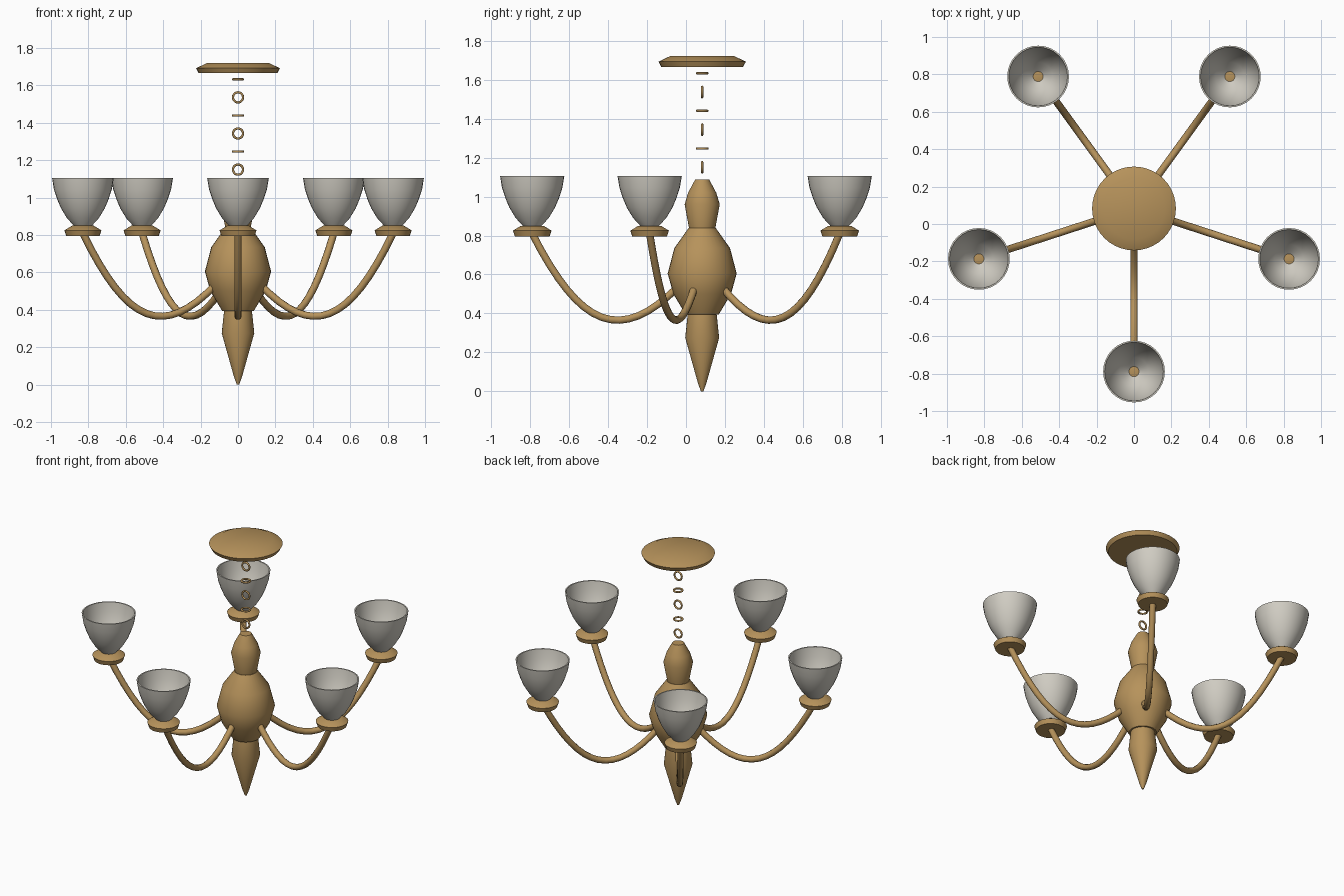
import bpy, bmesh, math
from mathutils import Vector, Matrix

if "Cube" in bpy.data.objects:
    bpy.data.objects.remove(bpy.data.objects["Cube"])

CY = 0.083          # y of the chandelier axis
ARM_R = 0.872       # distance of each lamp from the axis


def material(name, rgb):
    m = bpy.data.materials.new(name)
    m.diffuse_color = (*rgb, 1)
    m.use_nodes = True
    m.node_tree.nodes["Principled BSDF"].inputs["Base Color"].default_value = m.diffuse_color
    return m


brass = material("brass", (0.47, 0.29, 0.105))
glass = material("frosted_glass", (0.64, 0.615, 0.55))


def finish(bm, name, mat, angle=38):
    """Smooth shade, keep edges above the angle sharp, return mesh."""
    bmesh.ops.recalc_face_normals(bm, faces=bm.faces)
    for f in bm.faces:
        f.smooth = True
    for e in bm.edges:
        if len(e.link_faces) == 2 and e.calc_face_angle() > math.radians(angle):
            e.smooth = False
    me = bpy.data.meshes.new(name)
    bm.to_mesh(me)
    bm.free()
    me.materials.append(mat)
    return me


def skin(bm, rings, closed=False):
    n = len(rings[0])
    pairs = list(zip(rings, rings[1:]))
    if closed:
        pairs.append((rings[-1], rings[0]))
    for a, b in pairs:
        for i in range(n):
            j = (i + 1) % n
            bm.faces.new((a[i], a[j], b[j], b[i]))
    if not closed:
        bm.faces.new(rings[0])
        bm.faces.new(rings[-1])


def lathe(name, profile, mat, sides=32, closed=False, angle=38):
    """Revolve (radius, z) points about z."""
    bm = bmesh.new()
    rings = [[bm.verts.new((r * math.cos(2 * math.pi * i / sides),
                            r * math.sin(2 * math.pi * i / sides), z))
              for i in range(sides)] for r, z in profile]
    skin(bm, rings, closed)
    return finish(bm, name, mat, angle)


def tube(name, path, radius, mat, sides=10):
    """Round tube along a path lying in the xz plane."""
    bm = bmesh.new()
    rings = []
    for k, p in enumerate(path):
        t = (path[min(k + 1, len(path) - 1)] - path[max(k - 1, 0)]).normalized()
        side = Vector((0, 1, 0))
        up = t.cross(side)
        rings.append([bm.verts.new(p + radius * (math.cos(a) * side + math.sin(a) * up))
                      for a in (2 * math.pi * i / sides for i in range(sides))])
    skin(bm, rings)
    return finish(bm, name, mat, 50)


def place(name, mesh, loc=(0, CY, 0), rot=(0, 0, 0)):
    ob = bpy.data.objects.new(name, mesh)
    ob.location = loc
    ob.rotation_euler = rot
    bpy.context.collection.objects.link(ob)
    return ob


# Central column: finial, bulb, neck
place("finial", lathe("finial", [(0.006, 0), (0.021, 0.04), (0.087, 0.275),
                                 (0.074, 0.40)], brass))
place("body_bulb", lathe("body_bulb", [(0.085, 0.395), (0.148, 0.50), (0.177, 0.605),
                                       (0.143, 0.735), (0.07, 0.838)], brass))
place("neck", lathe("neck", [(0.066, 0.83), (0.09, 0.96), (0.072, 1.02),
                             (0.036, 1.087)], brass))

# Ceiling canopy
place("ceiling_canopy", lathe("ceiling_canopy", [(0.21, 1.665), (0.224, 1.692),
                                                 (0.165, 1.72)], brass, 40))

# Chain: alternating upright and flat rings
link = lathe("chain_link", [(0.027 + 0.006 * math.cos(a), 0.006 * math.sin(a))
                            for a in (math.pi * i / 4 for i in range(8))],
             brass, 20, True, 60)
for i in range(6):
    place(f"chain_link_{i + 1}", link, (0, CY, 1.15 + 0.0965 * i),
          (math.pi / 2 if i % 2 == 0 else 0, 0, 0))

# Arm: cubic curve sweeping down and back up to the lamp
P = [Vector(p) for p in ((0.12, 0, 0.54), (0.42, 0, 0.24),
                         (0.625, 0, 0.325), (ARM_R, 0, 0.81))]
path = []
for k in range(17):
    t = k / 16
    s = 1 - t
    path.append(P[0] * s**3 + P[1] * 3 * s * s * t + P[2] * 3 * s * t * t + P[3] * t**3)
arm = tube("arm", path, 0.0195, brass)

# Lamp dish and hollow open-topped shade
dish = lathe("lamp_dish", [(0.089, 0.795), (0.099, 0.825), (0.058, 0.85)], brass)
shade = lathe("lamp_shade", [(0.045, 0.846), (0.085, 0.89), (0.117, 0.943), (0.137, 0.99),
                             (0.155, 1.045), (0.165, 1.106), (0.157, 1.106),
                             (0.147, 1.045), (0.129, 0.99), (0.109, 0.945),
                             (0.077, 0.897), (0.027, 0.852)], glass, 32, True)

for i in range(5):
    a = math.radians(-90 + 72 * i)
    pos = (ARM_R * math.cos(a), CY + ARM_R * math.sin(a), 0)
    place(f"arm_{i + 1}", arm, rot=(0, 0, a))
    place(f"lamp_dish_{i + 1}", dish, pos)
    place(f"lamp_shade_{i + 1}", shade, pos)
